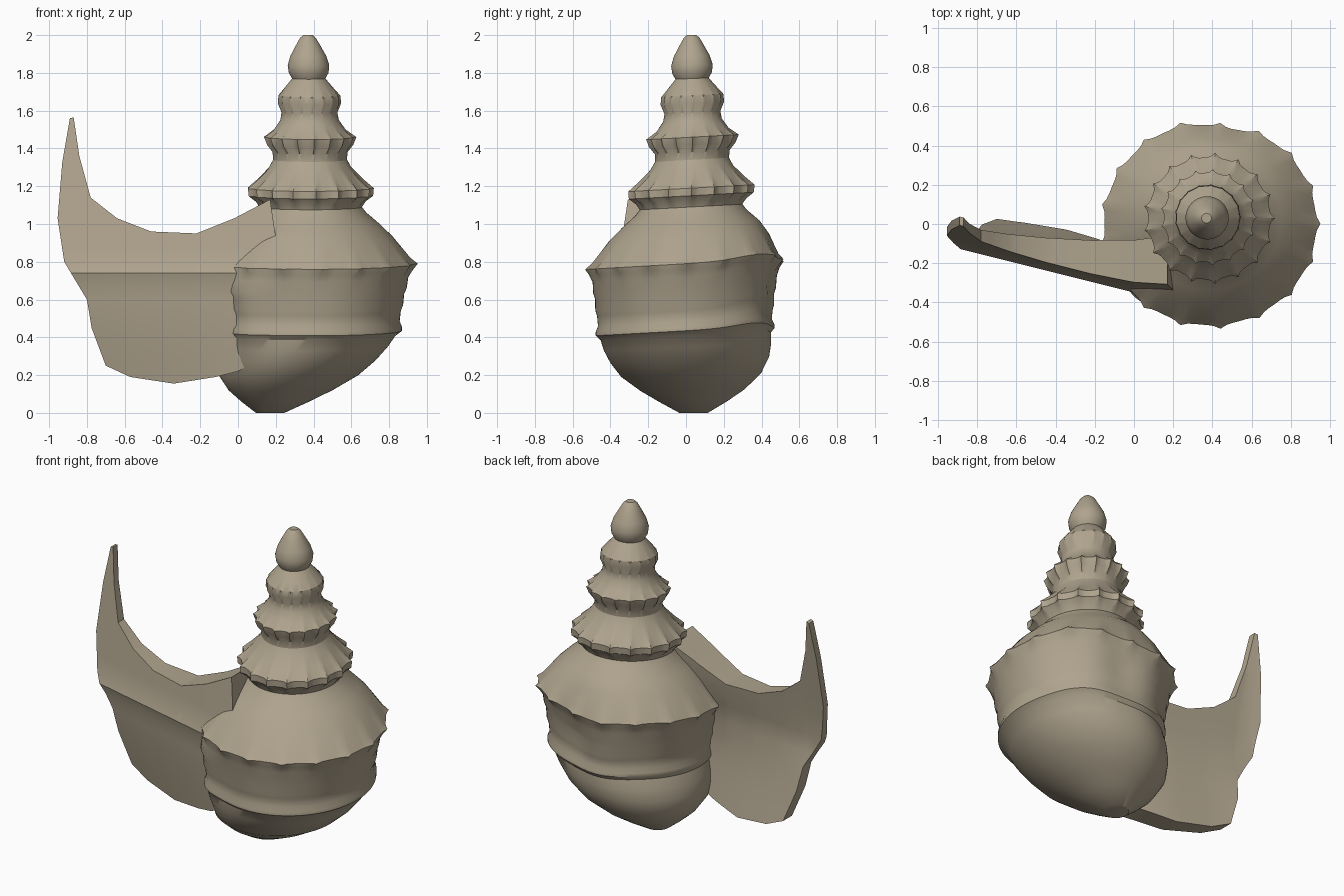
import bpy, bmesh, math

if "Cube" in bpy.data.objects:
    bpy.data.objects.remove(bpy.data.objects["Cube"])

tan = bpy.data.materials.new("tan_shell")
tan.diffuse_color = (.43, .37, .27, 1)
tan.use_nodes = True
tan.node_tree.nodes["Principled BSDF"].inputs["Base Color"].default_value = tan.diffuse_color


def lerp_table(table, t):
    for a, b in zip(table, table[1:]):
        if t <= b[0]:
            f = max(0.0, (t - a[0]) / (b[0] - a[0]))
            return [p + (q - p) * f for p, q in zip(a[1:], b[1:])]
    return list(table[-1][1:])


def finish(bm, name, angle):
    bmesh.ops.recalc_face_normals(bm, faces=bm.faces)
    me = bpy.data.meshes.new(name)
    bm.to_mesh(me)
    bm.free()
    me.materials.append(tan)
    ob = bpy.data.objects.new(name, me)
    bpy.context.collection.objects.link(ob)
    bpy.context.view_layer.objects.active = ob
    bpy.ops.object.select_all(action='DESELECT')
    ob.select_set(True)
    bpy.ops.object.shade_smooth_by_angle(angle=math.radians(angle))
    return ob


# Shell whorls: stacked rings (height, radius) around a leaning axis (height, x, y)
profile = [(0, .075), (.06, .18), (.12, .275), (.2, .37), (.28, .42), (.35, .445), (.41, .455),
           (.435, .478), (.455, .478), (.485, .466), (.54, .472), (.57, .484), (.63, .49),
           (.66, .503), (.72, .512), (.76, .53), (.79, .54), (.82, .518), (.93, .435),
           (1.0, .365), (1.06, .295), (1.09, .272), (1.12, .285), (1.15, .31), (1.19, .312),
           (1.24, .27), (1.3, .218), (1.34, .196), (1.38, .198), (1.42, .218), (1.46, .228),
           (1.5, .19), (1.55, .155), (1.59, .148), (1.64, .164), (1.68, .16), (1.72, .13),
           (1.77, .088), (1.8, .105), (1.84, .11), (1.89, .095), (1.95, .062), (1.985, .042), (2.0, .025)]
axis = [(0, .17, .04), (.12, .225, .035), (.28, .31, .02), (.43, .39, 0), (.78, .39, 0),
        (1.0, .385, .025), (1.5, .38, .035), (2.0, .37, .03)]
knobs = {.76: .008, .79: .022, .82: .006, 1.12: .008, 1.15: .022, 1.19: .024, 1.24: .008,
         1.42: .012, 1.46: .018, 1.64: .005, 1.68: .005}
COUNT = 17
SEG = COUNT * 6
bm = bmesh.new()
rings = []


def bump(a, centre, width):
    return math.exp(-((a - centre) / width) ** 2)


for z, r in profile:
    cx, cy = lerp_table(axis, z)
    tilt = .055 * min(1, z / .4) * min(1, (2 - z) / .3)
    band = max(0, 1 - abs(z - .64) / .36)
    waist = max(0, min(1, (z - .3) / .12, (.78 - z) / .1))
    squash = 1 - .045 * max(0, 1 - abs(z - .78) / .25)
    ring = []
    for i in range(SEG):
        a = 2 * math.pi * i / SEG
        k = knobs.get(z, 0) * max(0, math.cos(a * COUNT)) ** 2
        d = .04 * band * bump(a, 1.4, .28) - .04 * waist * bump(a, 3.9, .3)
        lift = .05 * band * bump(a, .85, .4) - .03 * band * bump(a, 1.8, .35)
        rr = r + k - d
        ring.append(bm.verts.new((cx + rr * math.cos(a), cy + squash * rr * math.sin(a),
                                  z + tilt * rr * math.sin(a) + lift)))
    rings.append(ring)
for lo, hi in zip(rings, rings[1:]):
    for i in range(SEG):
        j = (i + 1) % SEG
        bm.faces.new((lo[i], lo[j], hi[j], hi[i]))
bm.faces.new(rings[0])
bm.faces.new(rings[-1])
finish(bm, "shell_whorls", 30)

# Flared lip: front outline (x, z), cut into strips, then given depth
outline = [(-.87, 1.565), (-.89, 1.56), (-.93, 1.33), (-.955, 1.03), (-.92, .8), (-.8, .6),
           (-.775, .45), (-.7, .25), (-.57, .19), (-.34, .155), (-.12, .19), (0, .22), (.08, .26),
           (.2, .5), (.2, .93), (.17, 1.13), (-.02, 1.03), (-.22, .95), (-.46, .96),
           (-.64, 1.03), (-.78, 1.14), (-.84, 1.36)]


def ramp(t):
    t = max(0, min(1, t))
    return t * t * (3 - 2 * t)


def main_y(x, z):
    # Leaning back above and below the middle ridge, flattening towards the body
    ridge = -.335 - .25 * x + .12 * max(0, x)
    if z > .75:
        return ridge + .13 * (z - .75)
    return ridge + (.075 - .07 * x) * ((.75 - z) / .6) ** 1.4


def front_y(x, z):
    return main_y(x, z) - .015 * max(0, 1 - abs(z - .74) / .06)


def back_y(x, z):
    top = .045 + .2 * max(0, min(1, (x + .85) / 1.0))
    low = .09 + .04 * ramp((x + .7) / .5)
    return main_y(x, z) + low + (top - low) * ramp((z - .45) / .5)


bm = bmesh.new()
bm.faces.new([bm.verts.new((x, 0, z)) for x, z in outline])
bmesh.ops.triangulate(bm, faces=bm.faces)
cuts = [((0, 0, z), (0, 0, 1)) for z in (.3, .4, .5, .6, .68, .74, .8, .88, .95, 1.1, 1.3)]
cuts += [((x, 0, 0), (1, 0, 0)) for x in (-.8, -.6, -.4, -.2, 0)]
for co, no in cuts:
    bmesh.ops.bisect_plane(bm, geom=bm.verts[:] + bm.edges[:] + bm.faces[:], plane_co=co, plane_no=no)
base = bm.faces[:]
border = [e for e in bm.edges if e.is_boundary]
copy = bmesh.ops.duplicate(bm, geom=bm.verts[:] + bm.edges[:] + base)
vmap = copy["vert_map"]
pairs = [(v, vmap[v]) for f in base for v in f.verts]
for e in border:
    a, b = e.verts
    bm.faces.new((a, b, vmap[b], vmap[a]))
for v, w in pairs:
    x, z = v.co.x, v.co.z
    v.co.y = front_y(x, z)
    w.co.y = back_y(x, z)
finish(bm, "flared_lip", 30)
